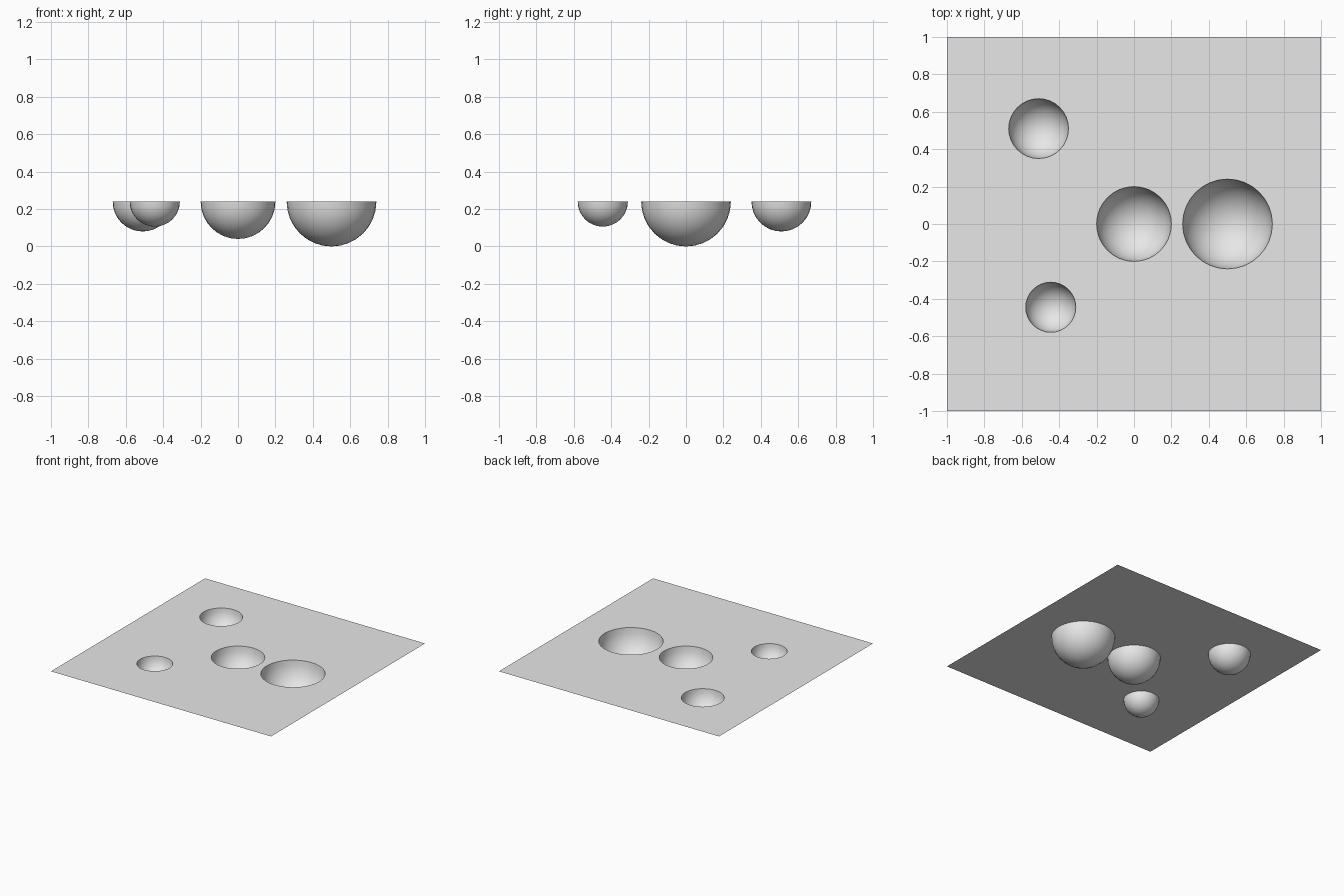
import bpy, bmesh
from math import sin, cos, pi

cube = bpy.data.objects.get("Cube")
if cube:
    bpy.data.objects.remove(cube, do_unlink=True)

TOP = 0.24      # height of the flat sheet
SIDES = 32      # segments around each bowl
RINGS = 8       # rings from rim to bottom

# name: (x, y, radius)
BOWLS = {
    "centre_bowl": (0, 0, 0.2),
    "large_bowl": (0.5, 0, 0.24),
    "back_bowl": (-0.51, 0.51, 0.16),
    "front_bowl": (-0.445, -0.445, 0.134),
}

grey = bpy.data.materials.new("light_grey")
grey.use_nodes = True
grey.diffuse_color = (0.8, 0.8, 0.8, 1)
grey.node_tree.nodes["Principled BSDF"].inputs["Base Color"].default_value = (0.8, 0.8, 0.8, 1)


def ring(bm, x, y, z, r):
    return [bm.verts.new((x + r * cos(2 * pi * i / SIDES), y + r * sin(2 * pi * i / SIDES), z))
            for i in range(SIDES)]


def loop_edges(bm, verts):
    return [bm.edges.new((v, verts[i - 1])) for i, v in enumerate(verts)]


def finish(bm, name):
    mesh = bpy.data.meshes.new(name)
    bm.to_mesh(mesh)
    bm.free()
    mesh.materials.append(grey)
    obj = bpy.data.objects.new(name, mesh)
    bpy.context.collection.objects.link(obj)
    return obj


# Flat sheet with a round hole for every bowl
bm = bmesh.new()
corners = [bm.verts.new((x, y, TOP)) for x, y in ((-1, -1), (1, -1), (1, 1), (-1, 1))]
edges = loop_edges(bm, corners)
for x, y, r in BOWLS.values():
    edges += loop_edges(bm, ring(bm, x, y, TOP, r))
bmesh.ops.triangle_fill(bm, edges=edges, use_beauty=True, normal=(0, 0, 1))
for face in bm.faces:
    face.normal_update()
    if face.normal.z < 0:
        face.normal_flip()
finish(bm, "flat_sheet")

# Hemispherical bowls hanging below the holes, facing inwards
for name, (x, y, r) in BOWLS.items():
    bm = bmesh.new()
    upper = ring(bm, x, y, TOP, r)
    for k in range(1, RINGS):
        a = pi / 2 * k / RINGS
        lower = ring(bm, x, y, TOP - r * sin(a), r * cos(a))
        for i in range(SIDES):
            bm.faces.new((upper[i - 1], upper[i], lower[i], lower[i - 1]))
        upper = lower
    bottom = bm.verts.new((x, y, TOP - r))
    for i in range(SIDES):
        bm.faces.new((upper[i - 1], upper[i], bottom))
    for face in bm.faces:
        face.smooth = True
    finish(bm, name)
